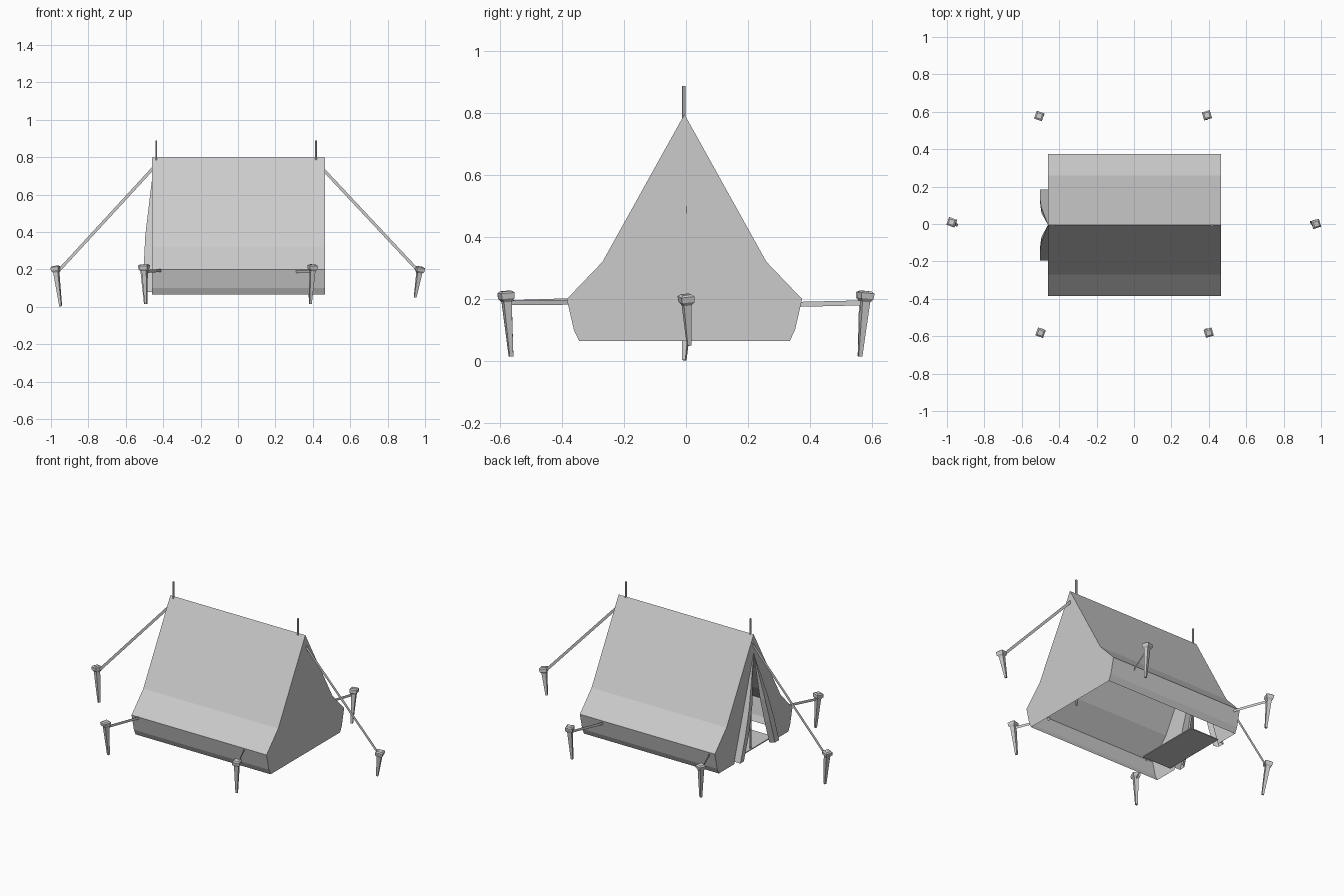
import bpy
import bmesh
from mathutils import Vector, Matrix

cube = bpy.data.objects.get("Cube")
if cube:
    bpy.data.objects.remove(cube, do_unlink=True)

grey = bpy.data.materials.new("canvas_grey")
grey.use_nodes = True
COLOUR = (0.6, 0.6, 0.6, 1.0)
grey.diffuse_color = COLOUR
grey.node_tree.nodes["Principled BSDF"].inputs["Base Color"].default_value = COLOUR


def add_object(name, bm):
    mesh = bpy.data.meshes.new(name)
    bm.to_mesh(mesh)
    bm.free()
    mesh.materials.append(grey)
    obj = bpy.data.objects.new(name, mesh)
    bpy.context.collection.objects.link(obj)
    return obj


def face(bm, points):
    return bm.faces.new([bm.verts.new(p) for p in points])


def skin(bm, rows, closed=False):
    """Bridge rows of points with quads and return the rows of vertices."""
    grid = [[bm.verts.new(p) for p in row] for row in rows]
    count = len(grid[0])
    for lower, upper in zip(grid, grid[1:]):
        for i in range(count if closed else count - 1):
            j = (i + 1) % count
            bm.faces.new((lower[i], lower[j], upper[j], upper[i]))
    return grid


MID = -0.005
BACK, FRONT = 0.465, -0.46
BASE = 0.065
DOOR_TOP, DOOR_HALF = 0.68, 0.19

# Half of the tent cross-section, from ridge to hem
half = [(0, 0.797), (0.265, 0.32), (0.38, 0.2), (0.357, 0.1), (0.34, BASE)]
section = [(-y, z) for y, z in reversed(half)] + half[1:]

# Roof and side walls
bm = bmesh.new()
skin(bm, [[(x, MID + y, z) for y, z in section] for x in (FRONT, BACK)])
bmesh.ops.recalc_face_normals(bm, faces=bm.faces)
add_object("canvas_roof", bm)

# Closed end
bm = bmesh.new()
face(bm, [(BACK, MID + y, z) for y, z in reversed(section)])
bmesh.ops.recalc_face_normals(bm, faces=bm.faces)
if bm.faces[:][0].normal.x < 0:
    bmesh.ops.reverse_faces(bm, faces=bm.faces)
add_object("closed_end", bm)

# Open end: two halves around a triangular doorway, with pulled-back flaps
for side, label in ((1, "left"), (-1, "right")):
    bm = bmesh.new()
    outline = half + [(DOOR_HALF, BASE), (0, DOOR_TOP)]
    wall = face(bm, [(FRONT, MID + side * y, z) for y, z in outline])
    wall.normal_update()
    if wall.normal.x > 0:
        wall.normal_flip()
    add_object("door_wall_" + label, bm)

    bm = bmesh.new()
    rows = []
    for t, out in ((0.0, 0.0), (0.25, 0.018), (0.5, 0.036), (0.75, 0.043), (1.0, 0.042)):
        y = DOOR_HALF * t
        z = DOOR_TOP + (BASE + 0.015 - DOOR_TOP) * t
        rows.append([
            (FRONT, MID + side * y, z),
            (FRONT - out, MID + side * y, z),
            (FRONT - out * 0.95, MID + side * (y - 0.9 * out), z),
            (FRONT - out * 0.3, MID + side * (y - 1.3 * out), z),
        ])
    skin(bm, rows)
    bmesh.ops.remove_doubles(bm, verts=bm.verts, dist=0.0005)
    bmesh.ops.recalc_face_normals(bm, faces=bm.faces)
    add_object("door_flap_" + label, bm)

# Mat just inside the doorway
bm = bmesh.new()
bmesh.ops.create_cube(bm, size=1, matrix=Matrix.Translation((-0.345, MID, 0.08))
                      @ Matrix.Diagonal((0.2, 0.42, 0.006, 1)))
add_object("door_mat", bm)

# Upright poles
for name, x in (("door_pole", -0.437), ("end_pole", 0.417)):
    bm = bmesh.new()
    low, high = BASE + 0.01, 0.888
    bmesh.ops.create_cone(bm, cap_ends=True, segments=6, radius1=0.006, radius2=0.006,
                          depth=high - low,
                          matrix=Matrix.Translation((x, MID - 0.002, (low + high) / 2)))
    add_object(name, bm)


def peg(name, top, tip, spin):
    """Tapered square stake with a faceted head, running from top to tip."""
    top, tip = Vector(top), Vector(tip)
    axis = top - tip
    length = axis.length
    place = (Matrix.Translation(tip) @ Vector((0, 0, 1)).rotation_difference(axis).to_matrix().to_4x4()
             @ Matrix.Rotation(spin, 4, "Z"))
    profile = [(0, 0.006), (length - 0.035, 0.013), (length - 0.024, 0.021),
               (length - 0.006, 0.022), (length, 0.014)]
    corners = ((1, 1), (-1, 1), (-1, -1), (1, -1))
    bm = bmesh.new()
    grid = skin(bm, [[place @ Vector((r * a, r * b, h)) for a, b in corners]
                     for h, r in profile], closed=True)
    bm.faces.new(grid[0])
    bm.faces.new(grid[-1])
    bmesh.ops.recalc_face_normals(bm, faces=bm.faces)
    add_object(name, bm)


def rope(name, start, end):
    """Thin ribbon standing in a vertical plane."""
    start, end = Vector(start), Vector(end)
    along = (end - start).normalized()
    across = along.cross(Vector((0, 0, 1))).normalized().cross(along) * 0.008
    bm = bmesh.new()
    face(bm, (start - across, end - across, end + across, start + across))
    add_object(name, bm)


# Pegs and guy ropes: name, peg top, peg tip, rope start
lines = [
    ("door_end", (-0.976, 0.01, 0.218), (-0.948, -0.006, 0.003), (FRONT + 0.01, 0, 0.745)),
    ("closed_end", (0.975, 0.0, 0.215), (0.947, 0.01, 0.05), (BACK - 0.01, 0, 0.735)),
    ("front_right", (-0.5, -0.582, 0.226), (-0.492, -0.565, 0.015), (-0.405, -0.37, 0.195)),
    ("front_left", (0.4, -0.582, 0.226), (0.387, -0.565, 0.015), (0.305, -0.37, 0.19)),
    ("back_right", (-0.507, 0.578, 0.226), (-0.495, 0.562, 0.015), (-0.415, 0.36, 0.183)),
    ("back_left", (0.39, 0.582, 0.226), (0.387, 0.562, 0.015), (0.305, 0.36, 0.183)),
]
for i, (name, top, tip, start) in enumerate(lines):
    peg("peg_" + name, top, tip, 0.3 if i % 2 else -0.35)
    knot = Vector(top).lerp(Vector(tip), 0.18)
    rope("rope_" + name, start, knot)
